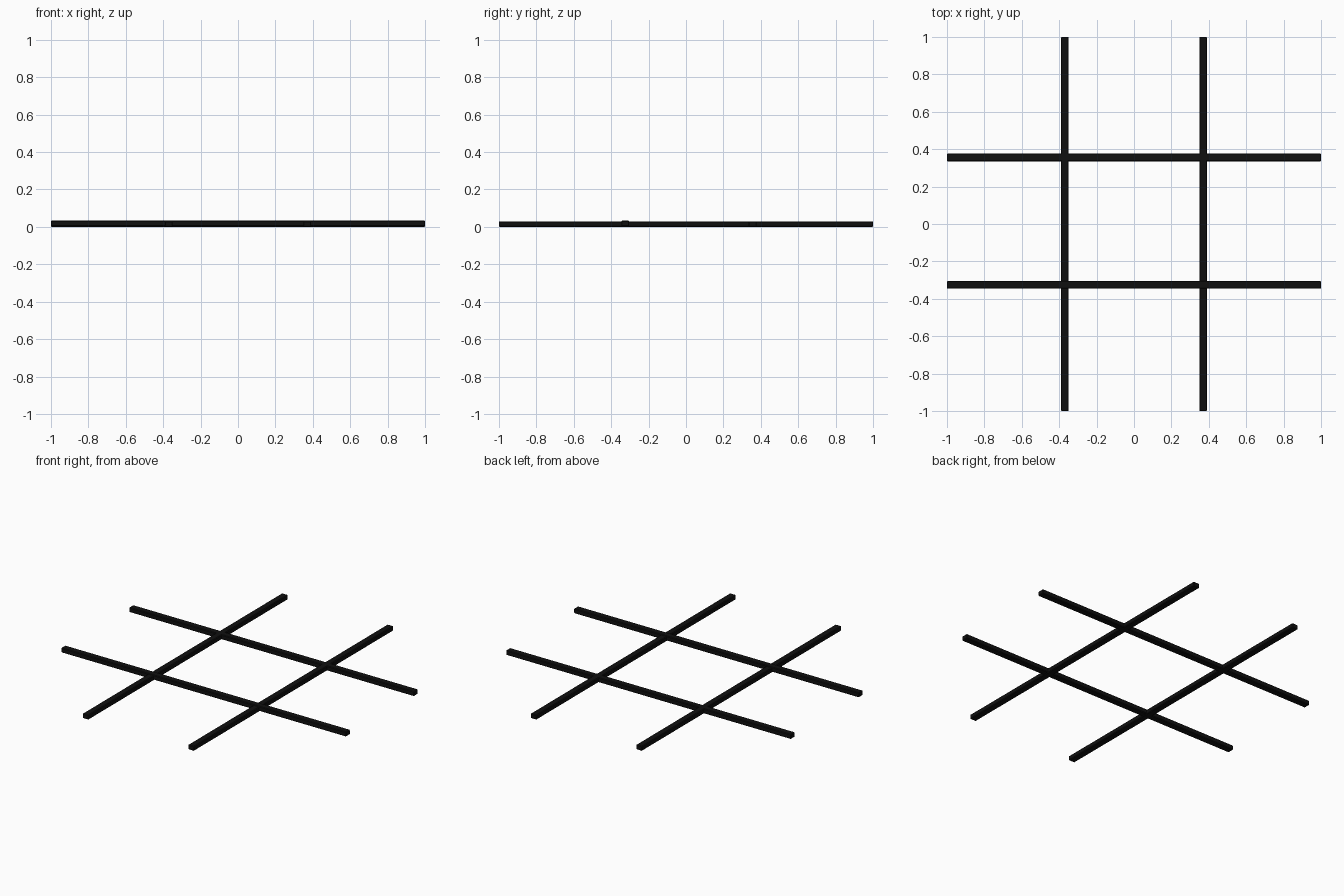
import bpy

if "Cube" in bpy.data.objects:
    bpy.data.objects.remove(bpy.data.objects["Cube"])

WIDTH, HEIGHT = 0.042, 0.03

# near-black finish shared by all bars
black = bpy.data.materials.new("black")
black.diffuse_color = (0.005, 0.005, 0.005, 1)
black.use_nodes = True
black.node_tree.nodes["Principled BSDF"].inputs["Base Color"].default_value = black.diffuse_color


def bar(name, x, y, length_x, length_y, bottom=0.0):
    """A long flat bar with slightly chamfered edges."""
    bpy.ops.mesh.primitive_cube_add(size=1, location=(x, y, bottom + HEIGHT / 2))
    ob = bpy.context.object
    ob.name = name
    ob.scale = (length_x, length_y, HEIGHT)
    bpy.ops.object.transform_apply(location=False, rotation=False, scale=True)
    bevel = ob.modifiers.new("chamfer", 'BEVEL')
    bevel.width = 0.004
    bevel.segments = 1
    ob.data.materials.append(black)
    return ob


# bars running front to back
for side, x in (("left", -0.37), ("right", 0.37)):
    bar(side + "_bar", x, 0, WIDTH, 2)

# bars running left to right; the front one sits slightly higher
bar("front_bar", 0, -0.325, 2, WIDTH, 0.004)
bar("back_bar", 0, 0.356, 2, WIDTH)
